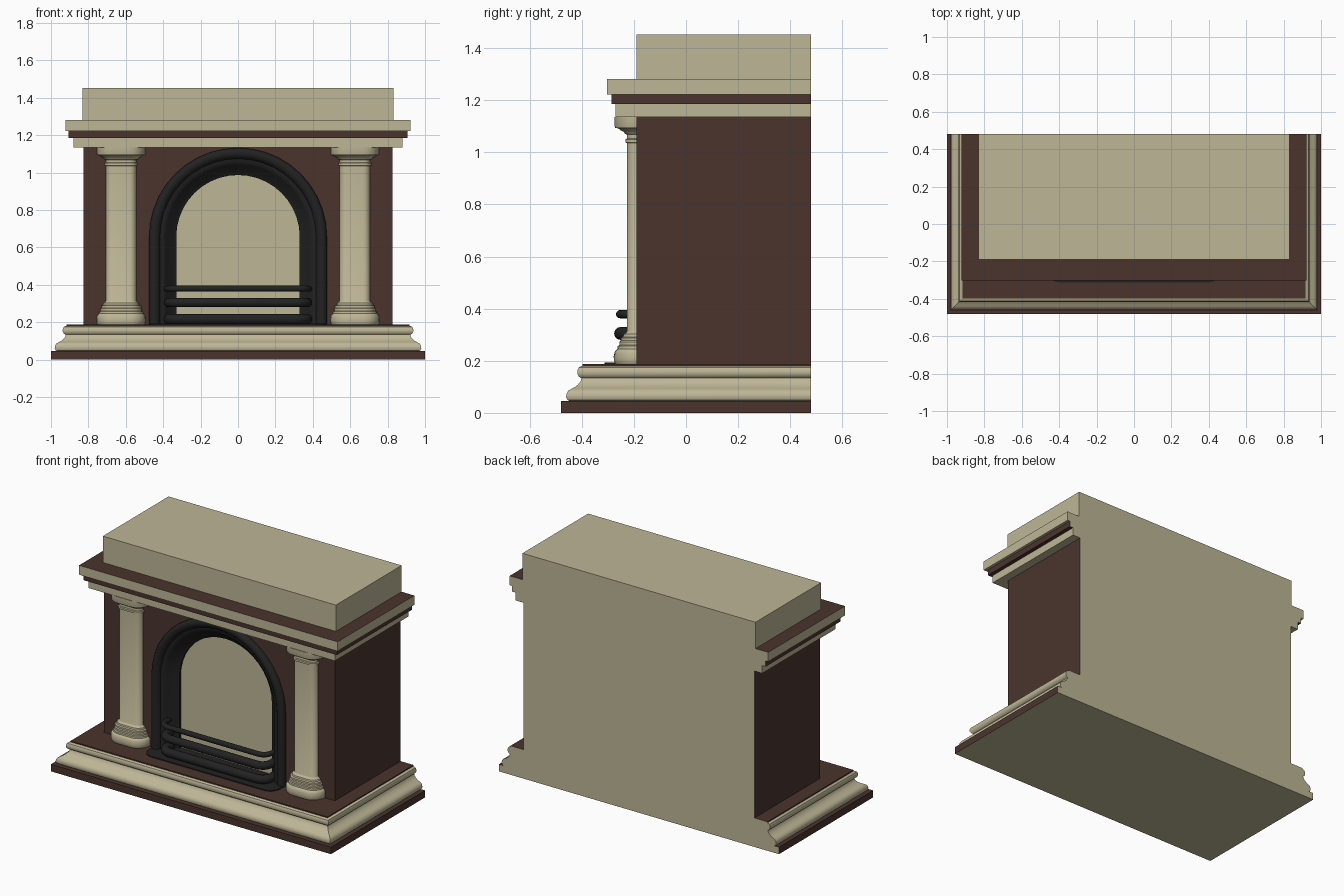
import bpy, bmesh, math

if "Cube" in bpy.data.objects:
    bpy.data.objects.remove(bpy.data.objects["Cube"])


def material(name, rgb):
    m = bpy.data.materials.new(name)
    m.diffuse_color = (*rgb, 1)
    m.use_nodes = True
    m.node_tree.nodes["Principled BSDF"].inputs["Base Color"].default_value = m.diffuse_color
    return m


MATS = [material("cream_stone", (0.515, 0.468, 0.305)),
        material("dark_brown", (0.069, 0.034, 0.026)),
        material("cast_iron_black", (0.016, 0.016, 0.016))]
CREAM, BROWN, BLACK = 0, 1, 2
BACK = 0.48


def finish(name, bm, mat, rule=None):
    bmesh.ops.recalc_face_normals(bm, faces=bm.faces)
    bm.normal_update()
    for f in bm.faces:
        f.material_index = mat
        f.smooth = True
        if rule:
            f.material_index = rule(f, mat)
    me = bpy.data.meshes.new(name)
    bm.to_mesh(me)
    bm.free()
    for m in MATS:
        me.materials.append(m)
    me.set_sharp_from_angle(angle=math.radians(35))
    ob = bpy.data.objects.new(name, me)
    bpy.context.collection.objects.link(ob)
    return ob


def loft(name, rings, mat, rule=None):
    """Skin closed rings of equal length and cap both ends."""
    bm = bmesh.new()
    vs = [[bm.verts.new(p) for p in r] for r in rings]
    n = len(rings[0])
    for a, b in zip(vs, vs[1:]):
        for i in range(n):
            j = (i + 1) % n
            bm.faces.new((a[i], a[j], b[j], b[i]))
    bm.faces.new(vs[0][::-1])
    bm.faces.new(vs[-1])
    return finish(name, bm, mat, rule)


def cream_back(f, m):
    return CREAM if f.normal.y > 0.9 else m


def box(name, w, y0, z0, z1, mat, rule=cream_back):
    rings = [[(-w, y0, z), (w, y0, z), (w, BACK, z), (-w, BACK, z)] for z in (z0, z1)]
    return loft(name, rings, mat, rule)


# plinth: brown sides, cream underside and back
box("plinth", 1.0, -0.48, 0, 0.045, BROWN,
    lambda f, m: CREAM if f.normal.z < -0.9 or f.normal.y > 0.9 else m)

# mitred base moulding, (half width, height)
profile = [(.965, .045), (.975, .049), (.98, .06), (.979, .073), (.972, .085), (.96, .092),
           (.948, .098), (.935, .108), (.925, .12), (.921, .133), (.931, .139), (.937, .15),
           (.937, .162), (.932, .174), (.922, .18)]
loft("base_moulding", [[(-w, BACK, z), (-w, .52 - w, z), (w, .52 - w, z), (w, BACK, z)]
                       for w, z in profile], CREAM)
box("base_top_slab", 0.917, -0.397, 0.178, 0.187, BROWN)

# rear body block; its front face is the cream panel seen through the arch
box("body_rear", 0.825, -0.11, 0.187, 1.135, BROWN,
    lambda f, m: CREAM if abs(f.normal.y) > 0.9 else m)

# front wall with an arched opening
SPRING, FLOOR, SEG = 0.657, 0.187, 20


def arch(r):
    pts = [(r, FLOOR)]
    for i in range(SEG + 1):
        a = math.pi * i / SEG
        pts.append((r * math.cos(a), SPRING + r * math.sin(a)))
    return pts + [(-r, FLOOR)]


outline = arch(0.425) + [(-.825, FLOOR), (-.825, 1.135), (.825, 1.135), (.825, FLOOR)]
loft("body_front", [[(x, y, z) for x, z in outline] for y in (-0.19, -0.11)], BROWN)

# iron arch frame: rounded outer rim and sloping inner reveal, (radius, y)
section = [(.475, -.188), (.475, -.203), (.469, -.214), (.458, -.221), (.446, -.222),
           (.432, -.217), (.422, -.207), (.417, -.196), (.398, -.193), (.385, -.182),
           (.348, -.135), (.33, -.125), (.33, -.112), (.423, -.112), (.423, -.188)]
loops = [[(x, y, z) for x, z in arch(r)] for r, y in section]
loft("arch_frame", list(zip(*loops)), BLACK)


# iron hearth plate and grate bars share a bowed path
def bowed(half, y_back, y_front, r, steps=8):
    right = [(half, y_back)]
    for i in range(steps + 1):
        a = math.pi / 2 * i / steps
        right.append((half - r + r * math.cos(a), y_front + r - r * math.sin(a)))
    return right + [(-x, y) for x, y in reversed(right)]


loft("hearth_plate", [[(x, y, z) for x, y in bowed(.47, -.112, -.312, .07)]
                      for z in (.186, .193)], BLACK)


def bar(name, z, rad, half, y_front):
    path = bowed(half, -0.15, y_front, 0.06)
    rings = []
    for i, (x, y) in enumerate(path):
        x0, y0 = path[max(i - 1, 0)]
        x1, y1 = path[min(i + 1, len(path) - 1)]
        d = math.hypot(x1 - x0, y1 - y0)
        nx, ny = (y1 - y0) / d, -(x1 - x0) / d
        ring = []
        for k in range(12):
            a = 2 * math.pi * k / 12
            c = rad * math.cos(a)
            ring.append((x + nx * c, y + ny * c, z + rad * math.sin(a)))
        rings.append(ring)
    loft(name, rings, BLACK)


bar("grate_bar_top", 0.379, 0.016, 0.38, -0.253)
bar("grate_bar_middle", 0.305, 0.025, 0.37, -0.251)
bar("grate_bar_bottom", 0.216, 0.027, 0.37, -0.251)

# half columns: rounded plan swept up a turned profile, (offset, height)
col = [(.045, .187), (.049, .193), (.05, .21), (.049, .23), (.044, .24), (.037, .246),
       (.036, .256), (.03, .26), (.03, .272), (.025, .277), (.025, .288), (.016, .292),
       (.014, .302), (.004, .308), (0, .315), (0, 1.035), (.007, 1.038), (.007, 1.05),
       (0, 1.053), (0, 1.068), (.008, 1.071), (.012, 1.078), (.024, 1.084), (.034, 1.092),
       (.046, 1.094), (.048, 1.1), (.048, 1.136)]


def column_ring(cx, d, z):
    r = 0.036 + d
    pts = [(cx - 0.045 - r, -0.18, z)]
    for side, start in ((-1, math.pi), (1, 1.5 * math.pi)):
        for i in range(7):
            a = start + math.pi / 2 * i / 6
            pts.append((cx + side * 0.045 + r * math.cos(a), -0.19 + r * math.sin(a), z))
    return pts + [(cx + 0.045 + r, -0.18, z)]


for side, label in ((-1, "left"), (1, "right")):
    loft(label + "_column", [column_ring(side * 0.625, d, z) for d, z in col], CREAM)

# mantel layers and chimney block
box("mantel_lower", 0.88, -0.27, 1.135, 1.185, CREAM)
box("mantel_band", 0.905, -0.285, 1.185, 1.222, BROWN)
box("mantel_shelf", 0.923, -0.303, 1.222, 1.282, CREAM,
    lambda f, m: BROWN if f.normal.z > 0.9 else m)
box("chimney_block", 0.832, -0.19, 1.282, 1.452, CREAM)
